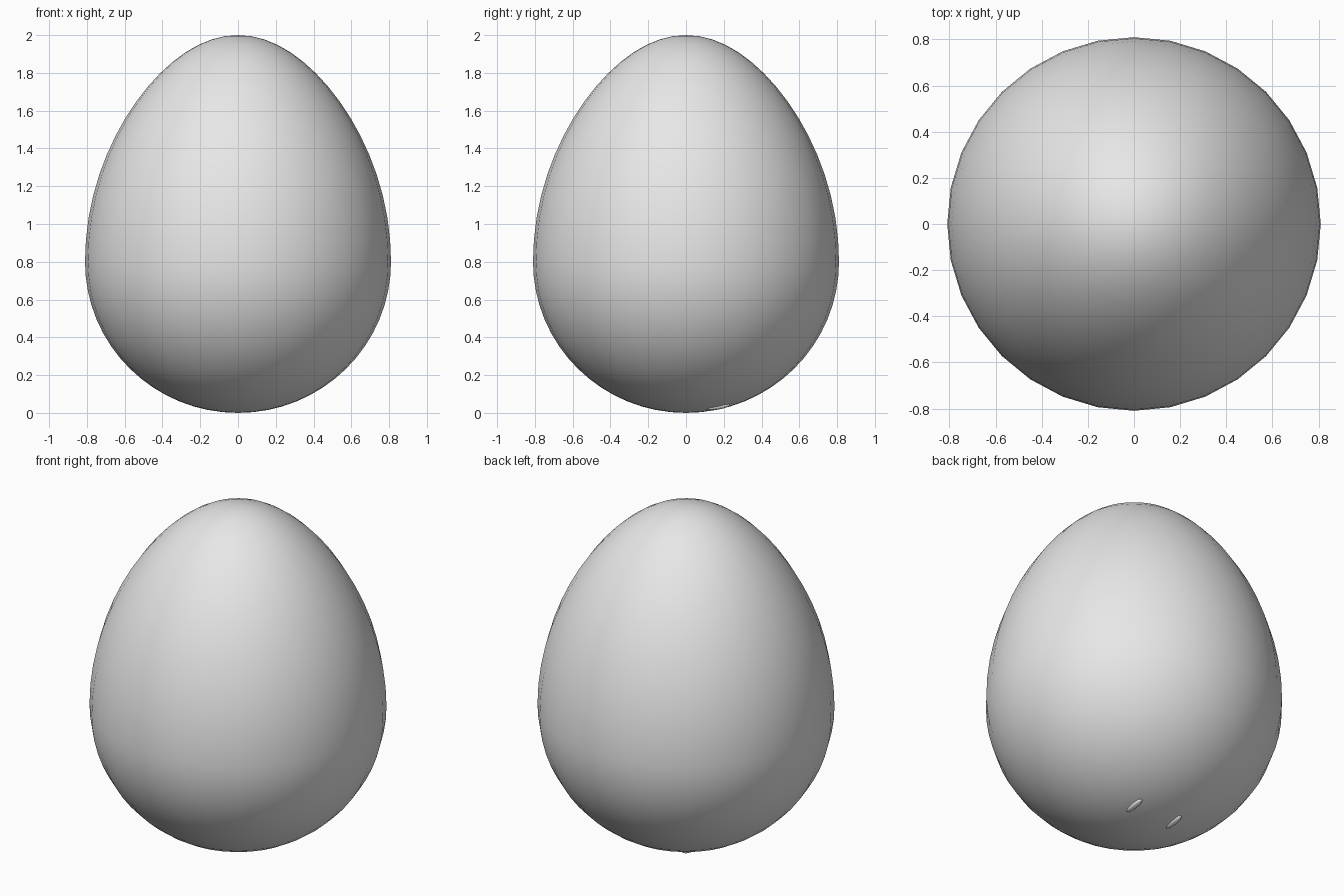
import bpy, bmesh
from math import sqrt
from mathutils import Matrix

cube = bpy.data.objects.get("Cube")
if cube:
    bpy.data.objects.remove(cube, do_unlink=True)

grey = bpy.data.materials.new("light_grey")
grey.use_nodes = True
grey.diffuse_color = (0.8, 0.8, 0.8, 1)
grey.node_tree.nodes["Principled BSDF"].inputs["Base Color"].default_value = (0.8, 0.8, 0.8, 1)

WIDEST_Z, RADIUS, HEIGHT = 0.8, 0.81, 2.0


def egg_radius(t):
    """Radius at t from -1 (bottom) through 0 (widest) to 1 (top)."""
    taper = 1 - 0.12 * t * t if t > 0 else 1
    return RADIUS * sqrt(max(0, 1 - t * t)) * taper


def egg_z(t):
    return WIDEST_Z + t * (HEIGHT - WIDEST_Z if t > 0 else WIDEST_Z)


def add_object(name, bm):
    mesh = bpy.data.meshes.new(name)
    for face in bm.faces:
        face.smooth = True
    bm.to_mesh(mesh)
    bm.free()
    mesh.materials.append(grey)
    obj = bpy.data.objects.new(name, mesh)
    bpy.context.collection.objects.link(obj)
    return obj


# Egg shell: a sphere reshaped to a blunt base and a tapering top
bm = bmesh.new()
bmesh.ops.create_uvsphere(bm, u_segments=32, v_segments=32, radius=1)
for v in bm.verts:
    t = max(-1, min(1, v.co.z))
    flat = sqrt(max(1e-12, v.co.x ** 2 + v.co.y ** 2))
    scale = egg_radius(t) / flat
    v.co = (v.co.x * scale, v.co.y * scale, egg_z(t))
add_object("egg_shell", bm)

# Two small slivers just breaking through the underside, towards the back
for side, name in ((1, "left_foot_tip"), (-1, "right_foot_tip")):
    bm = bmesh.new()
    bmesh.ops.create_uvsphere(bm, u_segments=12, v_segments=8, radius=1)
    place = (Matrix.Translation((side * 0.14, 0.17, 0.032))
             @ Matrix.Rotation(0.17, 4, "X")
             @ Matrix.Diagonal((0.02, 0.065, 0.014, 1)))
    bmesh.ops.transform(bm, matrix=place, verts=bm.verts)
    add_object(name, bm)
